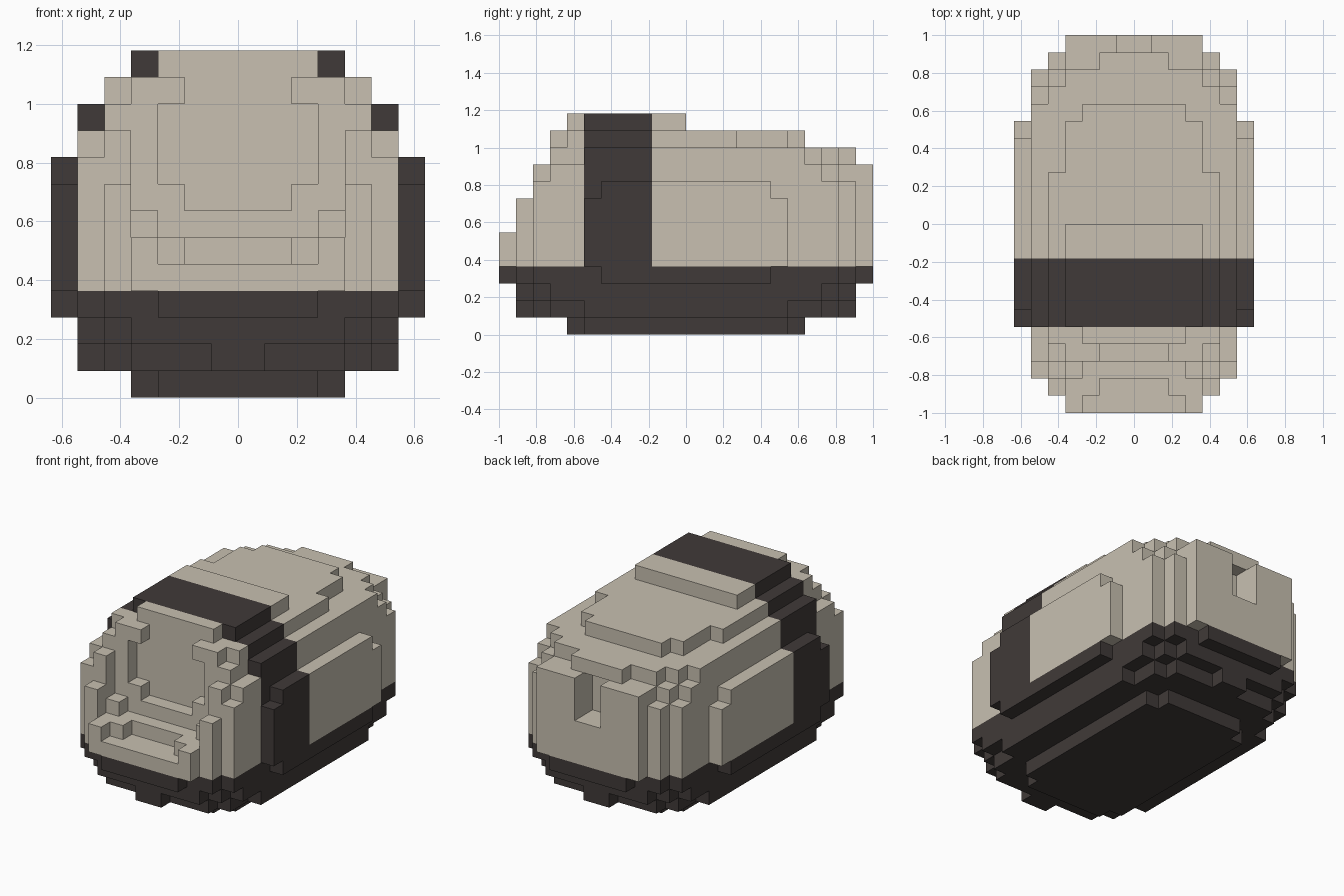
import bpy
import bmesh
from mathutils import Vector

CELL = 1 / 11

if "Cube" in bpy.data.objects:
    bpy.data.objects.remove(bpy.data.objects["Cube"], do_unlink=True)


def make_material(name, rgb):
    mat = bpy.data.materials.new(name)
    mat.use_nodes = True
    color = (*rgb, 1)
    mat.diffuse_color = color
    mat.node_tree.nodes["Principled BSDF"].inputs["Base Color"].default_value = color
    return mat


cream = make_material("warm cream", (0.58, 0.53, 0.44))
charcoal = make_material("charcoal", (0.051, 0.042, 0.04))

# Each layer steps outward from the centre line: (half width, front reach, back reach)
SIDE = [(5, 10, 10), (6, 9, 9), (7, 6, 6)]

base_layers = [
    [(3, 7, 7), (4, 6, 6)],
    [(1, 10, 10), (4, 9, 9), (5, 8, 8), (6, 6, 6)],
    [(4, 10, 10), (5, 9, 9), (6, 8, 8)],
    [(3, 11, 11), (5, 10, 10), (6, 9, 9), (7, 5, 5)],
]
lower_shell_layers = [
    [(4, 11, 11)] + SIDE,
    [(2, 9, 11), (3, 10, 11), (4, 11, 11)] + SIDE,
    [(3, 8, 11), (4, 9, 11)] + SIDE,
    [(2, 7, 11), (4, 8, 11)] + SIDE,
]
upper_shell_layers = [
    [(3, 7, 11), (4, 8, 11), (5, 9, 10), (6, 9, 9), (7, 5, 5)],
    [(3, 7, 11), (4, 8, 11), (5, 9, 9), (6, 8, 8)],
    [(2, 7, 10), (3, 7, 9), (4, 8, 9), (5, 8, 8), (6, 6, 7)],
    [(2, 7, 7), (3, 8, 7), (4, 8, 6), (5, 7, 3)],
    [(3, 7, 0), (4, 6, 0)],
]


def fill_cells(layers):
    """Turn the stepped layers into a set of mirrored grid cells."""
    cells = set()
    for z, steps in enumerate(layers):
        inner = 0
        for outer, front, back in steps:
            for x in range(inner, outer):
                for y in range(-front, back):
                    cells.add((x, y, z))
                    cells.add((-x - 1, y, z))
            inner = outer
    return cells


solid = fill_cells(base_layers + lower_shell_layers + upper_shell_layers)

# Small socket in the middle of the back
solid -= {(x, y, z) for x in (-1, 0) for y in (9, 10) for z in (7, 8, 9)}


def part_of(cell):
    x, y, z = cell
    if z < len(base_layers):
        return "base"
    return "body_band" if -6 <= y < -2 else "front_shell" if y < -6 else "rear_shell"


def build_part(name, material):
    """Skin the exposed sides of one part's cells and merge flat areas."""
    bm = bmesh.new()
    for cell in sorted(solid):
        if part_of(cell) != name:
            continue
        centre = Vector(cell) + Vector((0.5, 0.5, 0.5))
        for axis in range(3):
            for sign in (-1, 1):
                normal = Vector((0, 0, 0))
                normal[axis] = sign
                if tuple(int(a + b) for a, b in zip(cell, normal)) in solid:
                    continue
                u = Vector((0, 0, 0))
                u[(axis + 1) % 3] = 0.5
                v = normal.cross(u)
                middle = centre + normal / 2
                corners = (-u - v, u - v, u + v, v - u)
                bm.faces.new([bm.verts.new((middle + c) * CELL) for c in corners])
    bmesh.ops.remove_doubles(bm, verts=bm.verts[:], dist=CELL / 100)
    bmesh.ops.dissolve_limit(bm, angle_limit=0.01, verts=bm.verts[:], edges=bm.edges[:])
    mesh = bpy.data.meshes.new(name)
    bm.to_mesh(mesh)
    bm.free()
    mesh.materials.append(material)
    obj = bpy.data.objects.new(name, mesh)
    bpy.context.collection.objects.link(obj)


build_part("base", charcoal)
build_part("body_band", charcoal)
build_part("front_shell", cream)
build_part("rear_shell", cream)
